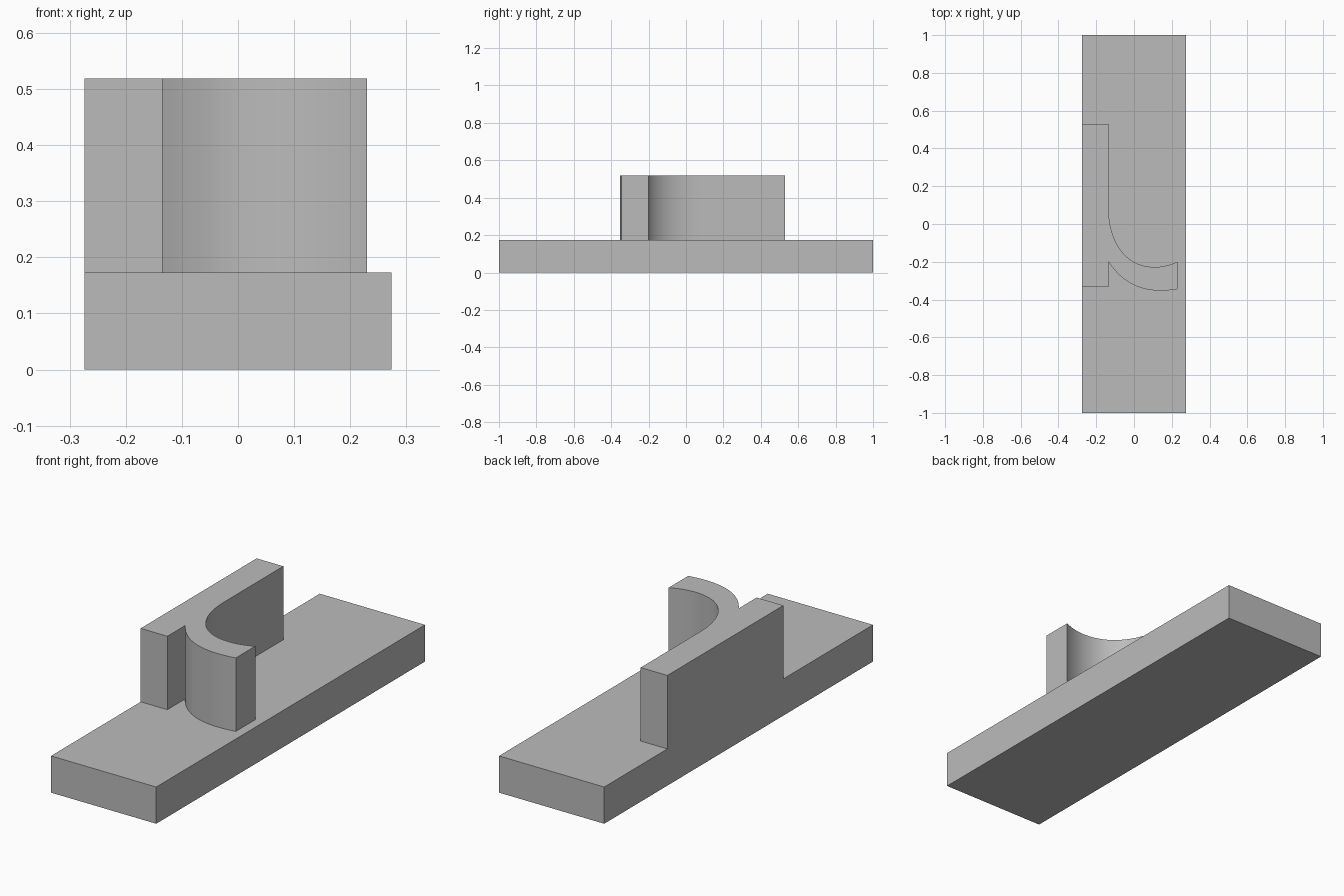
import bpy
import bmesh
from math import radians
from mathutils import Vector
from mathutils.geometry import interpolate_bezier

cube = bpy.data.objects.get("Cube")
if cube:
    bpy.data.objects.remove(cube, do_unlink=True)

HALF_WIDTH, HALF_LENGTH = 0.274, 1.0
BASE_TOP, WALL_TOP = 0.173, 0.519
WALL_X, TIP_X = -0.135, 0.23

grey = bpy.data.materials.new("plain grey")
grey.use_nodes = True
colour = (0.5, 0.5, 0.5, 1)
grey.diffuse_color = colour
grey.node_tree.nodes["Principled BSDF"].inputs["Base Color"].default_value = colour


def curve(*controls, steps=16):
    """Points along a cubic curve, given start, two handles and end."""
    return interpolate_bezier(*[Vector(c) for c in controls], steps)


def extrude_outline(name, outline, bottom, top):
    """Solid prism from a counter-clockwise plan outline."""
    bm = bmesh.new()
    face = bm.faces.new([bm.verts.new((p[0], p[1], bottom)) for p in outline])
    result = bmesh.ops.extrude_face_region(bm, geom=[face], use_keep_orig=True)
    verts = [v for v in result["geom"] if isinstance(v, bmesh.types.BMVert)]
    bmesh.ops.translate(bm, verts=verts, vec=(0, 0, top - bottom))
    bmesh.ops.recalc_face_normals(bm, faces=bm.faces)
    mesh = bpy.data.meshes.new(name)
    bm.to_mesh(mesh)
    bm.free()
    mesh.materials.append(grey)
    obj = bpy.data.objects.new(name, mesh)
    bpy.context.collection.objects.link(obj)
    bpy.ops.object.select_all(action="DESELECT")
    obj.select_set(True)
    bpy.context.view_layer.objects.active = obj
    bpy.ops.object.shade_smooth_by_angle(angle=radians(30))
    return obj


# Long flat base
w, l = HALF_WIDTH, HALF_LENGTH
extrude_outline("base_plate", [(-w, -l), (w, -l), (w, l), (-w, l)], 0, BASE_TOP)

# Upright wall with a curved hook, flush with one long side of the base
outer = curve((WALL_X, -0.2), (-0.07, -0.3), (0.02, -0.353), (0.14, -0.353))
outer += curve((0.14, -0.353), (0.17, -0.353), (0.2, -0.35), (TIP_X, -0.345), steps=5)[1:]
inner = curve((TIP_X, -0.2), (0.19, -0.218), (0.15, -0.228), (0.11, -0.228), steps=6)
inner += curve((0.11, -0.228), (-0.05, -0.228), (WALL_X, -0.09), (WALL_X, 0.09))[1:]
front_end = [(-w, -0.333), (WALL_X, -0.333)]
back_end = [(WALL_X, 0.53), (-w, 0.53)]
extrude_outline("hooked_wall", front_end + outer + inner + back_end, BASE_TOP, WALL_TOP)
